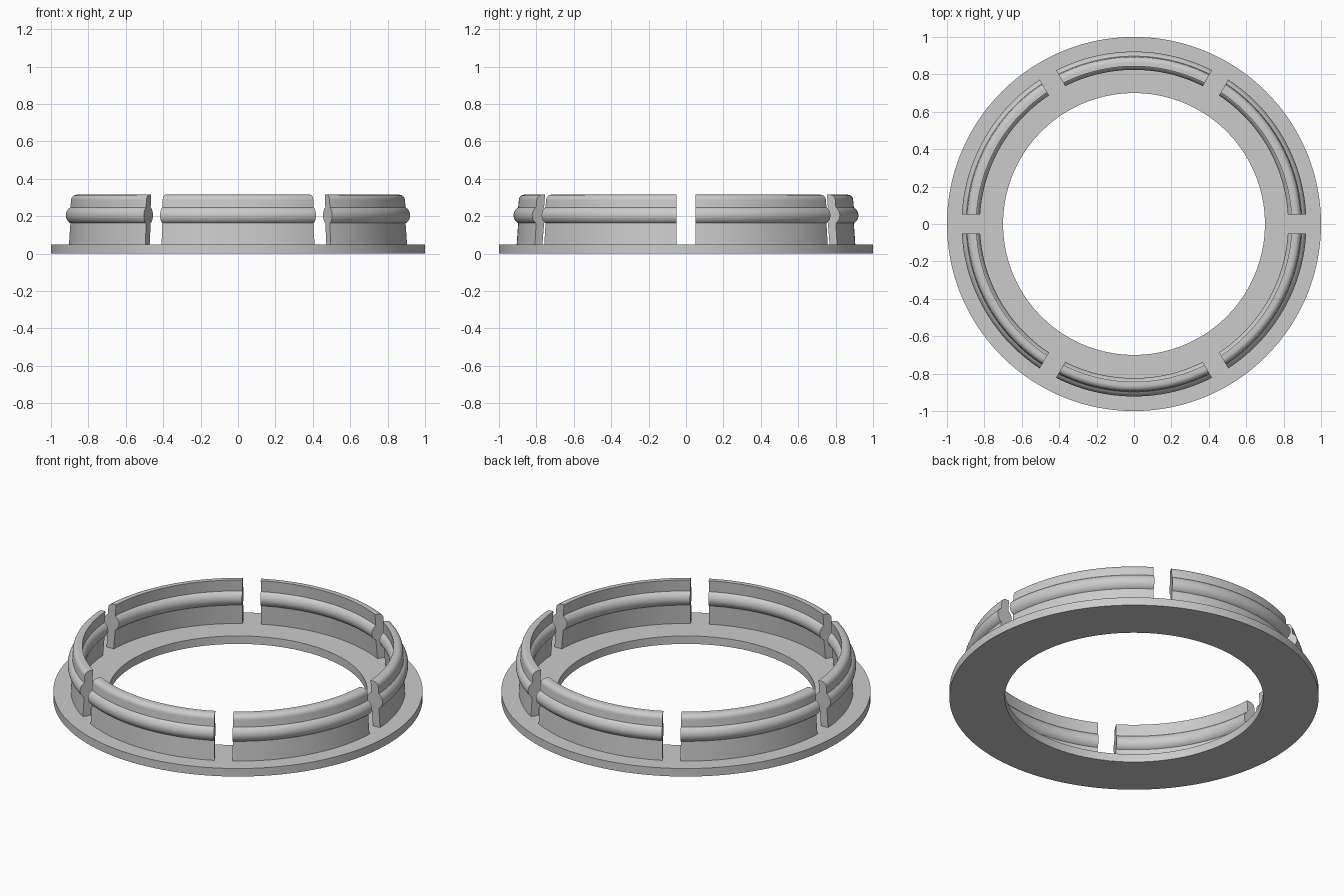
import bpy, bmesh
from math import sin, cos, asin, pi, radians

cube = bpy.data.objects.get("Cube")
if cube:
    bpy.data.objects.remove(cube, do_unlink=True)

grey = bpy.data.materials.new("plain grey")
grey.use_nodes = True
colour = (0.6, 0.6, 0.6, 1)
grey.diffuse_color = colour
grey.node_tree.nodes["Principled BSDF"].inputs["Base Color"].default_value = colour

BASE_TOP, TOP = 0.048, 0.315
HALF_GAP = 0.05
CLIPS = 6


def arc(r, z, radius, start, end, steps):
    """Points (radius, height) along an arc, angles in degrees."""
    angles = [radians(start + (end - start) * i / steps) for i in range(steps + 1)]
    return [(r + radius * cos(a), z + radius * sin(a)) for a in angles]


def finish(name, bm):
    bmesh.ops.recalc_face_normals(bm, faces=bm.faces)
    mesh = bpy.data.meshes.new(name)
    bm.to_mesh(mesh)
    bm.free()
    mesh.materials.append(grey)
    ob = bpy.data.objects.new(name, mesh)
    bpy.context.collection.objects.link(ob)
    bpy.ops.object.select_all(action='DESELECT')
    ob.select_set(True)
    bpy.context.view_layer.objects.active = ob
    bpy.ops.object.shade_smooth_by_angle(angle=radians(30))
    return ob


def sweep(name, profile, angle_at, steps, closed):
    """Carry a closed profile around z; angle_at(r, t) places each point."""
    bm = bmesh.new()
    rows = []
    for i in range(steps if closed else steps + 1):
        row = []
        for r, z in profile:
            a = angle_at(r, i / steps)
            row.append(bm.verts.new((r * cos(a), r * sin(a), z)))
        rows.append(row)
    n = len(profile)
    for i in range(steps):
        a, b = rows[i], rows[(i + 1) % len(rows)]
        for j in range(n):
            k = (j + 1) % n
            bm.faces.new((a[j], a[k], b[k], b[j]))
    if not closed:
        bm.faces.new(rows[0])
        bm.faces.new(rows[-1])
    return finish(name, bm)


# Flat flange ring
flange = [(0.7, 0), (1, 0), (1, BASE_TOP), (0.7, BASE_TOP)]
sweep("flange_ring", flange, lambda r, t: 2 * pi * t, 192, True)

# Clip cross-section: leaning wall, bead on both sides, rounded outer top edge
bead_r, bead_z, bead = 0.873, 0.205, 0.049
clip = [(0.86, BASE_TOP - 0.01), (0.906, BASE_TOP - 0.01)]
clip += arc(bead_r, bead_z, bead, -60, 60, 12)
clip += arc(0.864, TOP - 0.03, 0.03, 0, 90, 8)
clip += [(0.843, TOP)]
clip += arc(bead_r, bead_z, bead, 120, 240, 12)


# Six clips with parallel-sided gaps between them
def clip_angle(index):
    def angle(r, t):
        margin = asin(HALF_GAP / r)
        span = 2 * pi / CLIPS
        return index * span + margin + (span - 2 * margin) * t
    return angle


for i in range(CLIPS):
    sweep(f"snap_clip_{i + 1}", clip, clip_angle(i), 32, False)
